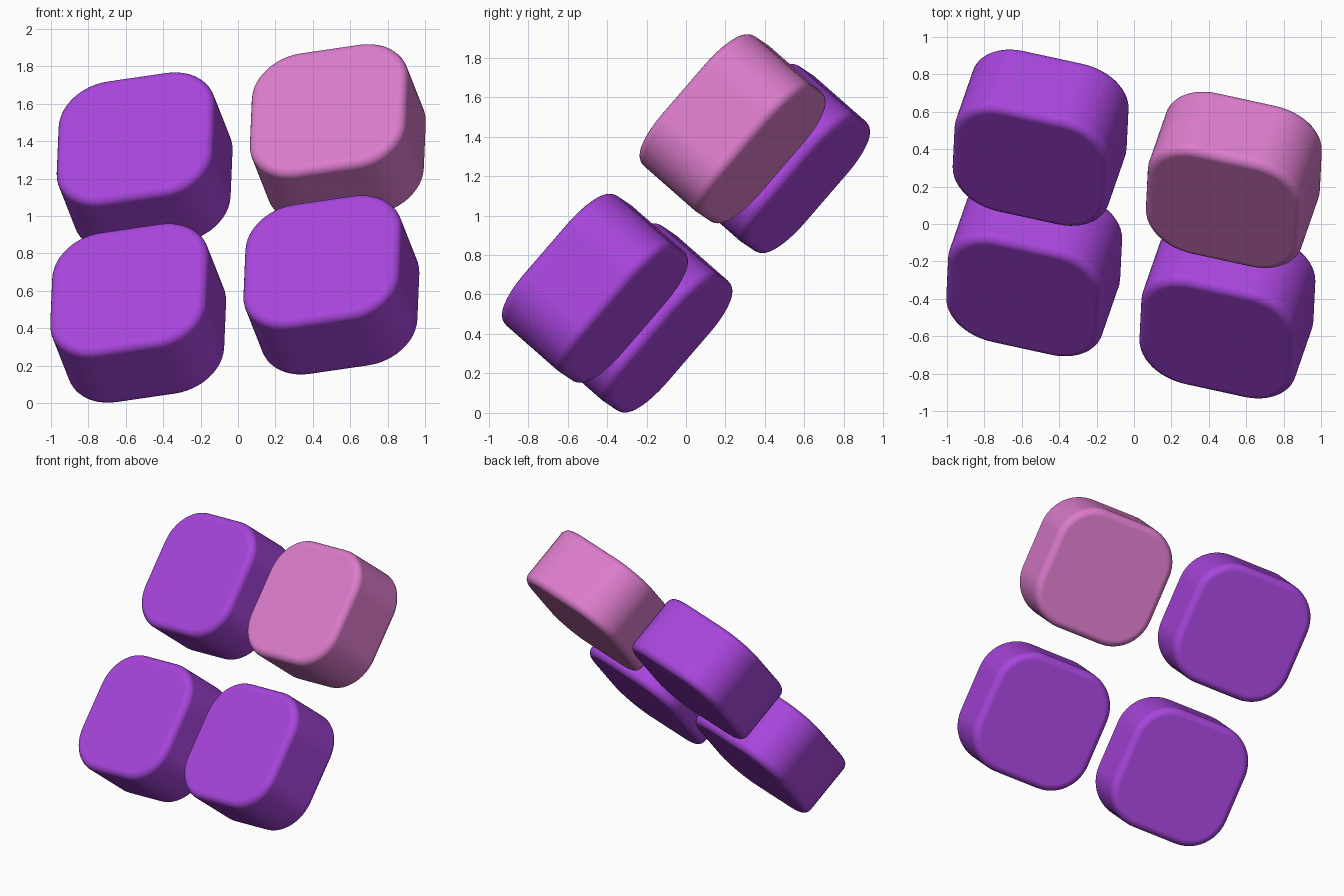
import bpy, bmesh, math
from mathutils import Matrix, Vector

cube = bpy.data.objects.get("Cube")
if cube:
    bpy.data.objects.remove(cube, do_unlink=True)

SIDE, THICK = 0.865, 0.457     # tile size
CORNER, RIM = 0.27, 0.05       # corner radius and rim rounding
PITCH = 1.068                  # spacing between tile centres

# Tilted plane that holds the two by two grid
across = Vector((0.967, -0.211, 0.141)).normalized()
facing = across.cross(Vector((0.028, 0.654, 0.756))).normalized()
up = facing.cross(across)
tilt = Matrix((across, up, facing)).transposed().to_4x4()
middle = Vector((0, 0, 0.96))


def make_material(name, color):
    mat = bpy.data.materials.new(name)
    mat.use_nodes = True
    mat.diffuse_color = color
    mat.node_tree.nodes["Principled BSDF"].inputs["Base Color"].default_value = color
    return mat


purple = make_material("purple", (0.392, 0.060, 0.723, 1))
pink = make_material("pink", (0.716, 0.202, 0.604, 1))


def make_tile(name, column, row, material):
    bm = bmesh.new()
    bmesh.ops.create_cube(bm, size=1)
    bmesh.ops.scale(bm, vec=(SIDE, SIDE, THICK), verts=bm.verts)
    # Round the four corners
    uprights = [e for e in bm.edges
                if abs(e.verts[0].co.z - e.verts[1].co.z) > 0.1]
    bmesh.ops.bevel(bm, geom=uprights, offset=CORNER, segments=12,
                    profile=0.5, affect='EDGES')
    # Soften the front and back rims
    rims = [e for e in bm.edges
            if abs(e.verts[0].co.z - e.verts[1].co.z) < 0.01]
    bmesh.ops.bevel(bm, geom=rims, offset=RIM, segments=6,
                    profile=0.5, affect='EDGES')
    bmesh.ops.recalc_face_normals(bm, faces=bm.faces)
    mesh = bpy.data.meshes.new(name)
    bm.to_mesh(mesh)
    bm.free()
    mesh.materials.append(material)
    mesh.polygons.foreach_set("use_smooth", [True] * len(mesh.polygons))
    tile = bpy.data.objects.new(name, mesh)
    bpy.context.collection.objects.link(tile)
    offset = (across * column + up * row) * PITCH / 2
    tile.matrix_world = Matrix.Translation(middle + offset) @ tilt
    # Keep the broad faces flat under smooth shading
    tile.modifiers.new("flat_faces", 'WEIGHTED_NORMAL').weight = 100


for row, height in ((-1, "lower"), (1, "upper")):
    for column, side in ((-1, "right"), (1, "left")):
        accent = row == 1 and column == 1
        make_tile(f"{height}_{side}_tile", column, row, pink if accent else purple)
